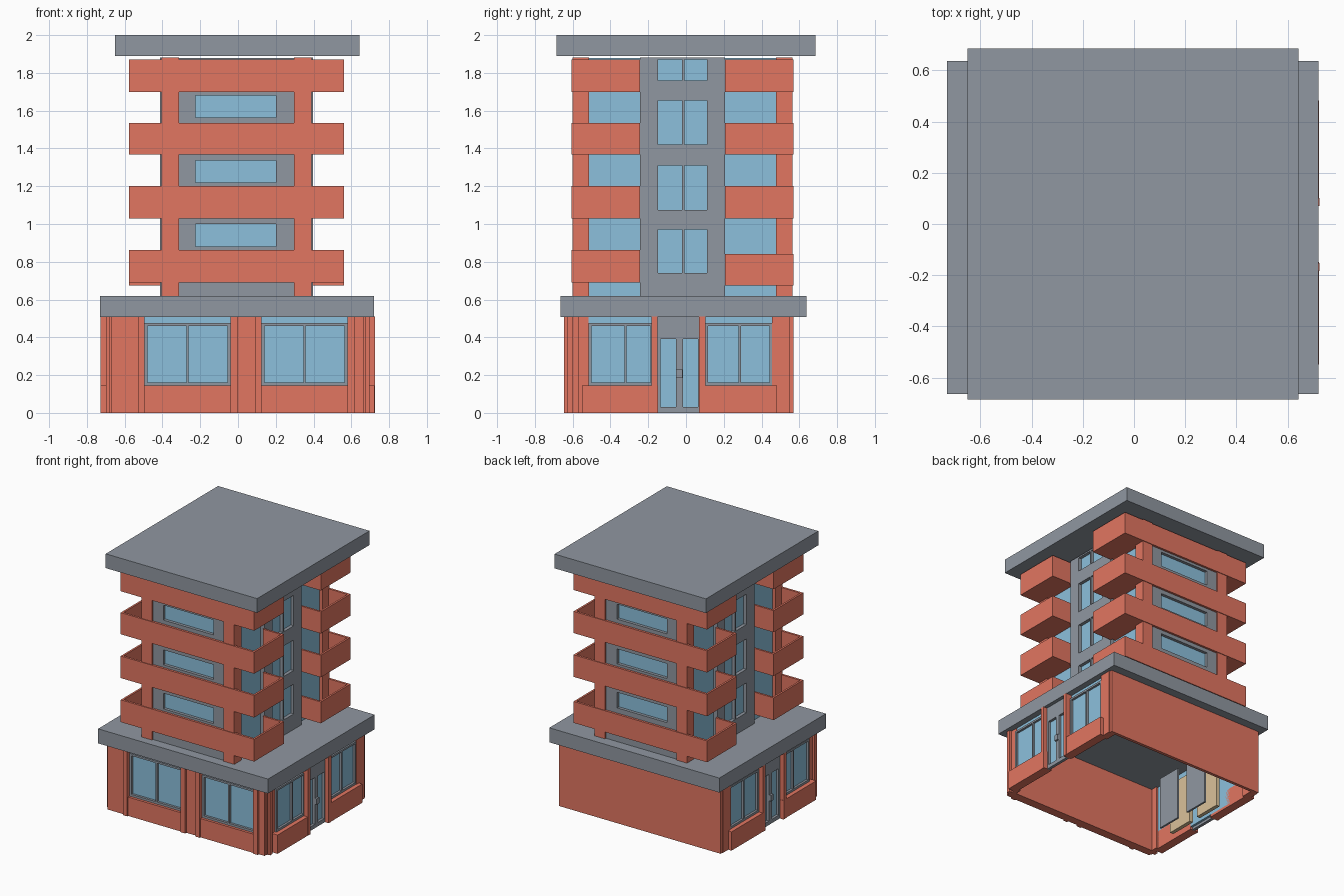
import bpy, bmesh

if "Cube" in bpy.data.objects:
    bpy.data.objects.remove(bpy.data.objects["Cube"])

def mat(name, rgb):
    m = bpy.data.materials.new(name)
    m.diffuse_color = (*rgb, 1)
    m.use_nodes = True
    m.node_tree.nodes["Principled BSDF"].inputs["Base Color"].default_value = m.diffuse_color
    return m

RED = mat("brick_red", (0.76, 0.18, 0.12))
GREY = mat("concrete_grey", (0.28, 0.31, 0.355))
BLUE = mat("glass_blue", (0.265, 0.53, 0.72))
TAN = mat("interior_tan", (0.70, 0.54, 0.32))
CX, CY = -0.008, -0.018          # tower centre

def finish(bm, name, m):
    bmesh.ops.recalc_face_normals(bm, faces=bm.faces)
    me = bpy.data.meshes.new(name)
    bm.to_mesh(me)
    bm.free()
    me.materials.append(m)
    bpy.context.collection.objects.link(bpy.data.objects.new(name, me))

def box(name, x, y, z, m):
    """Box from (min, max) pairs."""
    bm = bmesh.new()
    bmesh.ops.create_cube(bm, size=1)
    for v in bm.verts:
        v.co = [(a + b) / 2 + c * (b - a) for (a, b), c in zip((x, y, z), v.co)]
    finish(bm, name, m)

def panel(name, axis, d, u, z, holes, m):
    """Wall slab with rectangular holes; d = depth range along the axis."""
    us = sorted({*u, *[h[i] for h in holes for i in (0, 1)]})
    zs = sorted({*z, *[h[i] for h in holes for i in (2, 3)]})
    bm = bmesh.new()
    pt = lambda a, b: (d[0], a, b) if axis == 'x' else (a, d[0], b)
    for u0, u1 in zip(us, us[1:]):
        for z0, z1 in zip(zs, zs[1:]):
            uc, zc = (u0 + u1) / 2, (z0 + z1) / 2
            if any(h[0] < uc < h[1] and h[2] < zc < h[3] for h in holes):
                continue
            bm.faces.new([bm.verts.new(pt(*p)) for p in
                          ((u0, z0), (u1, z0), (u1, z1), (u0, z1))])
    bmesh.ops.remove_doubles(bm, verts=bm.verts, dist=1e-5)
    ext = bmesh.ops.extrude_face_region(bm, geom=bm.faces[:], use_keep_orig=True)
    off = d[1] - d[0]
    vs = [g for g in ext['geom'] if isinstance(g, bmesh.types.BMVert)]
    bmesh.ops.translate(bm, verts=vs, vec=(off, 0, 0) if axis == 'x' else (0, off, 0))
    finish(bm, name, m)

def sx(s, a, b, c=CX):
    return tuple(sorted((c + s * a, c + s * b)))

def gx(s, a, b):                 # ground floor is centred slightly differently
    return sx(s, a, b, -0.002)

def sy(s, a, b):
    return tuple(sorted((CY + s * a, CY + s * b)))

# Roof and canopy slabs
box("roof", (-0.65, 0.643), (-0.685, 0.685), (1.89, 2.0), GREY)
box("canopy", (-0.73, 0.721), (-0.664, 0.637), (0.508, 0.62), GREY)

# Tower front and back: infill with windows, corner posts, balcony bands
bands = [(0.69, 0.862), (1.03, 1.2), (1.368, 1.535), (1.70, 1.872)]
for s, side in ((-1, "front"), (1, "back")):
    holes = [(CX - 0.218, CX + 0.21, a, b) for a, b in
             ((0.88, 1.0), (1.22, 1.335), (1.565, 1.68))]
    panel(side + "_infill", 'y', sy(s, 0.53, 0.57), (CX - 0.305, CX + 0.305),
          (0.62, 1.88), holes, GREY)
    box(side + "_glass", (CX - 0.3, CX + 0.3), sy(s, 0.52, 0.547), (0.63, 1.87), BLUE)
    for z0, z1 in bands:
        if s > 0 and z0 < 0.7:
            z0, z1 = 0.675, 0.84
        box(side + "_balcony_band", (CX - 0.57, CX + 0.57), sy(s, 0.57, 0.587), (z0, z1), RED)
        for t in (-1, 1):
            box("balcony_side", sx(t, 0.555, 0.57), sy(s, 0.225, 0.57), (z0, z1), RED)
            box("balcony_end", sx(t, 0.40, 0.555), sy(s, 0.225, 0.24), (z0, z1), RED)
            box("balcony_floor", sx(t, 0.365, 0.555), sy(s, 0.24, 0.57), (z0, z0 + 0.015), RED)
    for t in (-1, 1):
        box("corner_post", sx(t, 0.305, 0.396), sy(s, 0.495, 0.582), (0.62, 1.882), RED)

# Tower sides: full-height glass and a stair column with paired windows
for t, side in ((-1, "left"), (1, "right")):
    box(side + "_tower_glass", sx(t, 0.35, 0.37), (CY - 0.5, CY + 0.5), (0.62, 1.88), BLUE)
    holes = [(CY + p, CY + q, a, b) for p, q in ((-0.13, -0.003), (0.009, 0.13))
             for a, b in ((0.74, 0.97), (1.075, 1.31), (1.42, 1.655), (1.76, 1.87))]
    panel(side + "_column", 'x', sx(t, 0.365, 0.405), (CY - 0.225, CY + 0.225),
          (0.62, 1.882), holes, GREY)
    box(side + "_column_glass", sx(t, 0.36, 0.38), (CY - 0.2, CY + 0.2), (0.65, 1.87), BLUE)

# Ground floor front: wall, piers, pilasters, windows
box("front_inner_wall", (-0.66, 0.65), (-0.58, -0.565), (0, 0.51), RED)
box("front_glass", (-0.6, 0.6), (-0.597, -0.58), (0.1, 0.51), BLUE)
for a, b in ((-0.67, -0.53), (0.0, 0.09), (0.62, 0.66)):
    box("front_pier", (a, b), (-0.63, -0.565), (0, 0.51), RED)
for a, b in ((-0.53, -0.495), (-0.04, 0.0), (0.09, 0.125), (0.58, 0.62)):
    box("front_pilaster", (a, b), (-0.645, -0.58), (0, 0.51), RED)
for a in (-0.495, 0.125):
    box("front_base_wall", (a, a + 0.455), (-0.635, -0.58), (0, 0.145), RED)
    panel("front_window_frame", 'y', (-0.615, -0.595), (a, a + 0.455), (0.145, 0.475),
          [(a + 0.015, a + 0.222, 0.162, 0.46), (a + 0.233, a + 0.44, 0.162, 0.46)], GREY)

# Ground floor back: plain wall
box("back_wall", (-0.695, 0.687), (0.545, 0.569), (0, 0.51), RED)

# Ground floor sides: piers, windows, door
for t, side in ((-1, "left"), (1, "right")):
    box(side + "_glass", gx(t, 0.655, 0.675), (-0.58, 0.55), (0.02, 0.51), BLUE)
    box(side + "_front_pier", gx(t, 0.64, 0.677), (-0.61, -0.515), (0, 0.51), RED)
    box(side + "_front_pilaster", gx(t, 0.64, 0.697), (-0.60, -0.57), (0, 0.51), RED)
    box(side + "_corner_trim", gx(t, 0.64, 0.67), (-0.63, -0.60), (0, 0.51), RED)
    box(side + "_back_pier", gx(t, 0.64, 0.697), (0.455, 0.55), (0, 0.51), RED)
    for a, b in ((-0.183, -0.152), (0.07, 0.102)):
        box(side + "_pilaster", gx(t, 0.66, 0.727), (a, b), (0, 0.51), RED)
    for a, b in ((-0.55, -0.148), (0.082, 0.483)):
        box(side + "_base_wall", gx(t, 0.655, 0.725), (a, b), (0, 0.145), RED)
    for a, b, c in ((-0.515, -0.175, -0.32), (0.102, 0.455, 0.284)):
        panel(side + "_window_frame", 'x', gx(t, 0.672, 0.692), (a, b), (0.145, 0.475),
              [(a + 0.015, c - 0.006, 0.162, 0.46), (c + 0.006, b - 0.012, 0.162, 0.46)], GREY)
    panel(side + "_door", 'x', gx(t, 0.672, 0.695), (-0.152, 0.07), (0, 0.51),
          [(-0.135, -0.053, 0.03, 0.39), (-0.017, 0.063, 0.03, 0.39)], GREY)
    for y in (-0.04, -0.03):
        box(side + "_door_handle", gx(t, 0.695, 0.71), (y - 0.012, y + 0.012), (0.185, 0.23), GREY)

# Interior screens with tan backing, seen through the open base
for y in (-0.36, -0.06):
    box("inner_screen", (-0.56, -0.545), (y, y + 0.2), (0.06, 0.47), GREY)
    box("inner_counter", (-0.63, -0.60), (y + 0.05, y + 0.27), (0.02, 0.42), TAN)
